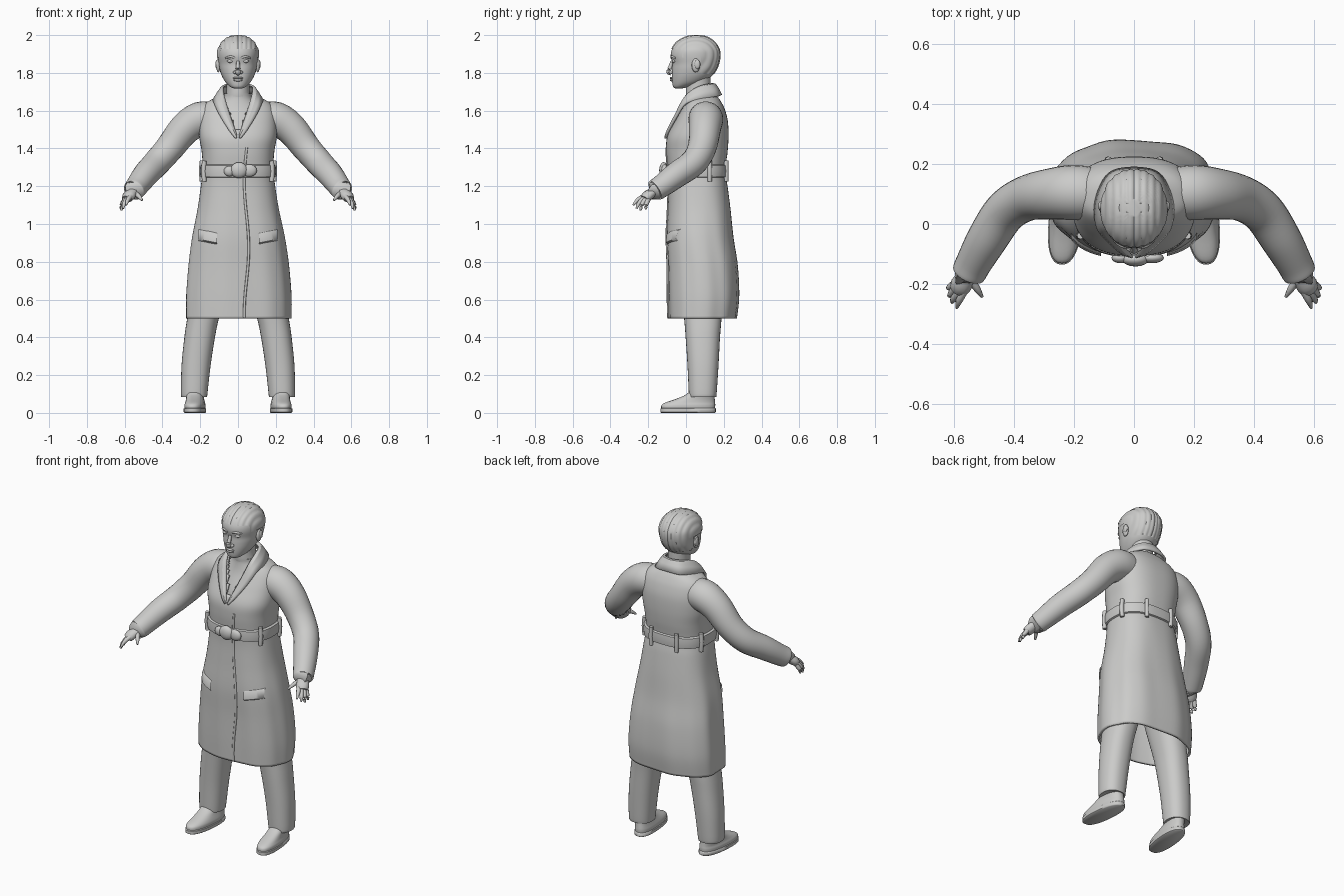
import bpy, bmesh, math
from mathutils import Vector

if "Cube" in bpy.data.objects:
    bpy.data.objects.remove(bpy.data.objects["Cube"])

grey = bpy.data.materials.new("light_grey")
grey.diffuse_color = (0.6, 0.6, 0.59, 1)
grey.use_nodes = True
grey.node_tree.nodes["Principled BSDF"].inputs["Base Color"].default_value = grey.diffuse_color


def finish(name, bm, mirror=False, thick=0, subsurf=0, angle=50):
    bmesh.ops.recalc_face_normals(bm, faces=bm.faces)
    me = bpy.data.meshes.new(name)
    bm.to_mesh(me)
    bm.free()
    me.materials.append(grey)
    ob = bpy.data.objects.new(name, me)
    bpy.context.collection.objects.link(ob)
    bpy.context.view_layer.objects.active = ob
    ob.select_set(True)
    bpy.ops.object.shade_smooth_by_angle(angle=math.radians(angle))
    ob.select_set(False)
    if mirror:
        ob.modifiers.new("mirror", 'MIRROR')
    if subsurf:
        s = ob.modifiers.new("subsurf", 'SUBSURF')
        s.levels = s.render_levels = subsurf
    if thick:
        s = ob.modifiers.new("thickness", 'SOLIDIFY')
        s.thickness, s.offset = thick, -1
    return ob


def smooth(keys, steps=4):
    """Catmull-Rom interpolation of equal-length tuples."""
    out = []
    for i in range(len(keys) - 1):
        a, b, c, d = (keys[max(i - 1, 0)], keys[i], keys[i + 1], keys[min(i + 2, len(keys) - 1)])
        for s in range(steps):
            t = s / steps
            out.append(tuple(0.5 * (2 * q + (r - p) * t + (2 * p - 5 * q + 4 * r - w) * t * t
                                    + (3 * q - p - 3 * r + w) * t ** 3)
                             for p, q, r, w in zip(a, b, c, d)))
    return out + [tuple(keys[-1])]


def loft(bm, rings, caps=(True, True)):
    vs = [[bm.verts.new(p) for p in r] for r in rings]
    n = len(vs[0])
    for a, b in zip(vs, vs[1:]):
        for i in range(n):
            bm.faces.new((a[i], a[(i + 1) % n], b[(i + 1) % n], b[i]))
    for cap, r in zip(caps, (vs[0], vs[-1])):
        if cap:
            bm.faces.new(r)


def oval(z, cx, hx, y0, y1, n=2.0, sides=32, fold=0.0, shear=0.0):
    """Level super-ellipse ring, with optional cloth folds."""
    pts = []
    for i in range(sides):
        a = 2 * math.pi * i / sides
        c, s = math.cos(a), math.sin(a)
        k = 1 + fold * (math.sin(7 * a + 1 + z) + 0.6 * math.sin(11 * a + 2 * z))
        y = k * math.copysign(abs(s) ** (2 / n), s) * (y1 - y0) / 2
        x = k * math.copysign(abs(c) ** (2 / n), c) * hx
        pts.append((cx + x - shear * y, (y0 + y1) / 2 + y, z))
    return pts


def body(name, keys, steps=4, caps=(True, True), n=2.0, sides=32, **kw):
    bm = bmesh.new()
    loft(bm, [oval(*k, n=n, sides=sides) for k in smooth(keys, steps)], caps)
    return finish(name, bm, **kw)


def tube(bm, keys, steps=4, sides=16, flat=1.0, caps=(True, True)):
    """Round tube through keys (x, y, z, radius)."""
    ks = smooth(keys, steps)
    rings = []
    for i, k in enumerate(ks):
        t = (Vector(ks[min(i + 1, len(ks) - 1)][:3]) - Vector(ks[max(i - 1, 0)][:3])).normalized()
        u = t.cross(Vector((0, 0, 1)) if abs(t.z) < 0.95 else Vector((0, 1, 0))).normalized()
        v = t.cross(u)
        rings.append([Vector(k[:3]) + k[3] * (u * math.cos(2 * math.pi * j / sides)
                      + v * flat * math.sin(2 * math.pi * j / sides)) for j in range(sides)])
    loft(bm, rings, caps)


def ball(bm, loc, size, seg=16):
    r = bmesh.ops.create_uvsphere(bm, u_segments=seg, v_segments=seg // 2 + 2, radius=1)["verts"]
    for v in r:
        v.co = Vector((v.co.x * size[0], v.co.y * size[1], v.co.z * size[2])) + Vector(loc)


# Coat: keys are (z, centre x, half width, front y, back y)
COAT = [(0.5, 0, .278, -.095, .268), (.62, 0, .278, -.098, .28), (.78, 0, .265, -.1, .272),
        (.93, 0, .245, -.105, .25), (1.08, 0, .215, -.098, .235), (1.2, 0, .197, -.093, .22),
        (1.28, 0, .187, -.096, .208), (1.38, 0, .192, -.105, .22), (1.46, 0, .205, -.1, .225),
        (1.54, 0, .205, -.062, .222), (1.6, 0, .195, -.028, .208), (1.64, 0, .17, -.005, .19),
        (1.67, 0, .12, .01, .17), (1.69, 0, .085, .02, .15)]
coat_rings = smooth(COAT, 6)


def front(x, z, off=0.0):
    """Point on the coat front at x, z."""
    k = min(coat_rings, key=lambda r: abs(r[0] - z))
    w = (1 - min(abs(x / k[2]), .99) ** 2.5) ** (1 / 2.5)
    return (x, (k[3] + k[4]) / 2 - w * (k[4] - k[3]) / 2 - off, z)


bm = bmesh.new()
loft(bm, [oval(*k, n=2.5, sides=96, fold=.013 * min(1, max(0, (1.2 - k[0]) / .4)))
          for k in coat_rings], (False, False))
# neck opening
cut = []
for f in bm.faces:
    c = f.calc_center_median()
    if c.y < .06 and c.z > 1.5 and abs(c.x) < (c.z - 1.48) * .42:
        cut.append(f)
bmesh.ops.delete(bm, geom=cut, context='FACES')
finish("coat", bm, thick=.012)

body("shirt", [(1.4, 0, .15, -.07, .19), (1.5, 0, .15, -.06, .19), (1.6, 0, .13, -.015, .17),
               (1.66, 0, .08, .0, .15), (1.69, 0, .07, .0, .14)])

# Collar and lapels: inner edge, fold and outer edge
INNER = [(0, .135, 1.735), (.05, .12, 1.735), (.077, .06, 1.725), (.072, .0, 1.68),
         (.045, -.045, 1.59), (.014, -.09, 1.50), (.003, -.11, 1.465)]
FOLD = [(0, .155, 1.76), (.055, .135, 1.758), (.09, .065, 1.735), (.09, -.012, 1.68),
        (.062, -.062, 1.585), (.024, -.105, 1.50), (.006, -.116, 1.463)]
OUTER = [(0, .192, 1.685), (.085, .175, 1.68), (.132, .08, 1.665), (.128, -.008, 1.64),
         (.098, -.052, 1.575), (.045, -.1, 1.49), (.012, -.113, 1.45)]
bm = bmesh.new()
rows = [[bm.verts.new(p) for p in smooth(r, 3)] for r in (INNER, FOLD, OUTER)]
for a, b in zip(rows, rows[1:]):
    for i in range(len(a) - 1):
        bm.faces.new((a[i], a[i + 1], b[i + 1], b[i]))
finish("collar", bm, mirror=True, thick=.012, subsurf=1)

# Front closing edge
bm = bmesh.new()
tube(bm, [(*front(.045 + .012 * math.sin(z * 9), z, -.002), .007)
          for z in [.505 + i * .06 for i in range(16)]], 4, 8)
finish("front_edge", bm)

# Belt, loops and knot
bm = bmesh.new()
loft(bm, [oval(z, 0, .187 + o, -.096 - o, .208 + o, 2.5, 64) for z, o in
          ((1.245, .0), (1.25, .012), (1.28, .015), (1.31, .012), (1.316, .0))], (False, False))
finish("belt", bm)
bm = bmesh.new()
ball(bm, (.005, -.118, 1.285), (.045, .024, .042))
ball(bm, (.06, -.113, 1.283), (.04, .018, .033))
ball(bm, (-.045, -.113, 1.28), (.03, .018, .028))
finish("belt_knot", bm)
bm = bmesh.new()
for a in (-150, -30, 20, 70, 110, 160):
    c, s = math.cos(math.radians(a)), math.sin(math.radians(a))
    x = math.copysign(abs(c) ** .8, c) * .2
    y = .056 + math.copysign(abs(s) ** .8, s) * .165
    tube(bm, [(x, y, 1.225, .012), (x * 1.02, y, 1.28, .013), (x, y, 1.335, .012)], 2, 8)
finish("belt_loops", bm)

# Pocket flaps
bm = bmesh.new()
grid = [[bm.verts.new(front(.11 + .1 * i / 6, z + .02 * i / 6, o)) for i in range(7)]
        for z, o in ((.955, -.004), (.945, .008), (.90, .012), (.89, -.004))]
for a, b in zip(grid, grid[1:]):
    for i in range(6):
        bm.faces.new((a[i], a[i + 1], b[i + 1], b[i]))
finish("pocket_flaps", bm, mirror=True)

# Sleeves
bm = bmesh.new()
tube(bm, [(.12, .1, 1.555, .085), (.2, .105, 1.555, .092), (.28, .1, 1.505, .085),
          (.36, .085, 1.405, .076), (.43, .04, 1.325, .072), (.49, -.05, 1.26, .068),
          (.535, -.13, 1.2, .06), (.552, -.165, 1.178, .056), (.549, -.158, 1.182, .04)], 5, 24)
finish("sleeves", bm, mirror=True)

# Hands
bm = bmesh.new()
tube(bm, [(.54, -.135, 1.19, .03), (.56, -.175, 1.17, .032), (.578, -.205, 1.148, .036),
          (.588, -.22, 1.132, .03)], 3, 12, .75)
for base, mid, tip in (((.565, -.22, 1.15), (.583, -.255, 1.128), (.592, -.28, 1.10)),
                       ((.583, -.223, 1.138), (.602, -.25, 1.108), (.608, -.262, 1.082)),
                       ((.597, -.215, 1.13), (.612, -.235, 1.1), (.618, -.24, 1.072)),
                       ((.6, -.2, 1.13), (.616, -.212, 1.1), (.62, -.212, 1.078)),
                       ((.545, -.185, 1.165), (.523, -.218, 1.145), (.507, -.243, 1.125))):
    tube(bm, [(*base, .013), (*mid, .0115), (*tip, .005)], 3, 8)
finish("hands", bm, mirror=True)

# Trousers
body("trousers", [(.085, .23, .066, .018, .158), (.1, .232, .07, .015, .162),
                  (.25, .222, .077, .008, .172), (.4, .203, .081, -.002, .18),
                  (.5, .185, .084, -.01, .188), (.7, .14, .095, -.03, .2),
                  (.9, .1, .1, -.04, .2)], n=2.3, mirror=True)

# Shoes with soles
bm = bmesh.new()
loft(bm, [oval(*k, n=2.4, shear=.09) for k in smooth(
    [(.018, .228, .053, -.13, .153), (.04, .228, .054, -.13, .155), (.055, .227, .05, -.108, .154),
     (.075, .227, .046, -.05, .152), (.1, .228, .045, .005, .15), (.13, .23, .04, .03, .145)], 3)])
loft(bm, [oval(*k, n=2.4, shear=.09) for k in (
    (0, .228, .052, -.13, .153), (.004, .228, .057, -.136, .158), (.022, .228, .057, -.136, .158),
    (.026, .228, .052, -.13, .154))])
finish("shoes", bm, mirror=True)

# Neck and head
body("neck", [(1.62, 0, .08, .01, .14), (1.68, 0, .064, .0, .13), (1.73, 0, .06, .0, .13),
              (1.79, 0, .065, .0, .13)])
HEAD = [(1.718, 0, .022, -.058, -.02), (1.727, 0, .042, -.068, .02), (1.75, 0, .066, -.073, .09),
        (1.785, 0, .086, -.075, .138), (1.82, 0, .097, -.074, .16), (1.85, 0, .102, -.073, .172),
        (1.89, 0, .107, -.081, .179), (1.925, 0, .104, -.074, .174), (1.96, 0, .085, -.05, .152),
        (1.985, 0, .056, -.01, .118), (1.996, 0, .022, .028, .08)]
body("head", HEAD, n=2.15, sides=48)

# Nose, lips, brows, eyes and ears
bm = bmesh.new()
tube(bm, [(0, -.074, 1.86, .009), (0, -.084, 1.83, .011), (0, -.09, 1.807, .016), (0, -.078, 1.797, .012)], 3, 10)
for s in (-1, 1):
    ball(bm, (s * .016, -.08, 1.803), (.011, .012, .009), 10)
    ball(bm, (s * .04, -.064, 1.862), (.018, .01, .009), 12)
    tube(bm, [(s * .016, -.077, 1.879, .005), (s * .04, -.073, 1.886, .007), (s * .066, -.056, 1.878, .004)], 3, 8)
    ball(bm, (s * .104, .052, 1.84), (.012, .022, .037), 14)
    ball(bm, (s * .112, .06, 1.845), (.008, .016, .024), 14)
ball(bm, (0, -.077, 1.773), (.028, .009, .006), 12)
ball(bm, (0, -.076, 1.762), (.024, .009, .007), 12)
finish("face_features", bm)

# Hair braided back in ridges
bm = bmesh.new()
loft(bm, [oval(*k, n=2.15, sides=96) for k in smooth(HEAD[3:], 5)], (False, True))
low = [f for f in bm.faces if f.calc_center_median().z <
       (1.925 if f.calc_center_median().y < -.02 else
        1.885 if f.calc_center_median().y < .075 else 1.80)]
bmesh.ops.delete(bm, geom=low, context='FACES')
for v in bm.verts:
    d = (v.co - Vector((0, .05, 1.87))).normalized()
    v.co += d * (.001 + .0045 * abs(math.sin(v.co.x * 130)))
finish("hair", bm, angle=35)
